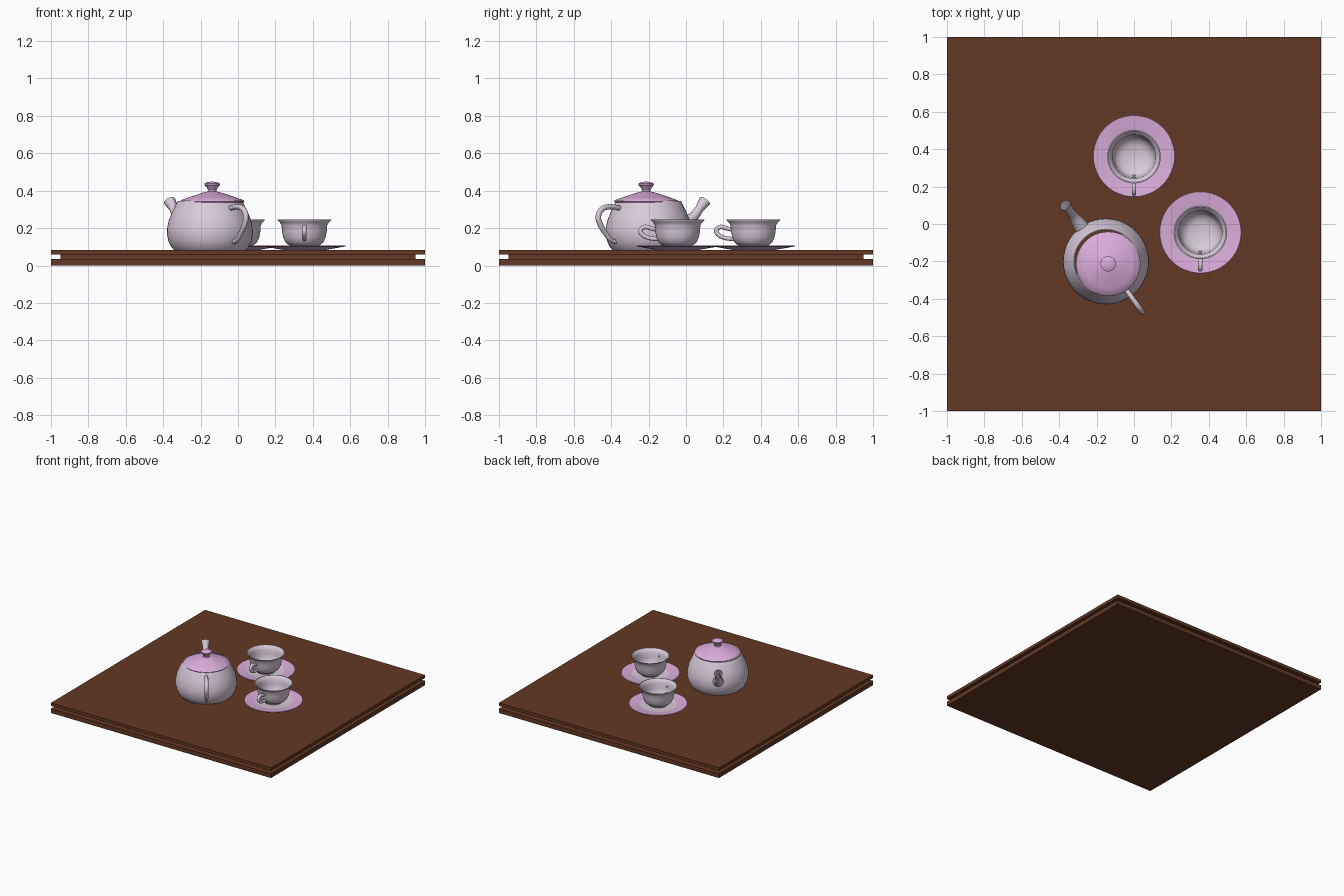
import bpy, bmesh, math
from mathutils import Vector

if "Cube" in bpy.data.objects:
    bpy.data.objects.remove(bpy.data.objects["Cube"])


def material(name, rgb):
    m = bpy.data.materials.new(name)
    m.diffuse_color = (*rgb, 1)
    m.use_nodes = True
    m.node_tree.nodes["Principled BSDF"].inputs["Base Color"].default_value = m.diffuse_color
    return m


WOOD = material("dark_wood", (0.125, 0.04, 0.017))
PALE = material("pale_porcelain", (0.70, 0.60, 0.70))
LILAC = material("lilac_glaze", (0.70, 0.42, 0.71))


def add(name, mesh, loc=(0, 0, 0), mats=(PALE,), angle=40):
    ob = bpy.data.objects.new(name, mesh)
    bpy.context.collection.objects.link(ob)
    ob.location = loc
    mesh.materials.clear()
    for m in mats:
        mesh.materials.append(m)
    bpy.ops.object.select_all(action='DESELECT')
    ob.select_set(True)
    bpy.context.view_layer.objects.active = ob
    bpy.ops.object.shade_smooth_by_angle(angle=math.radians(angle))
    return ob


def box(name, half, z0, z1):
    bm = bmesh.new()
    bmesh.ops.create_cube(bm, size=1)
    for v in bm.verts:
        v.co = (v.co.x * 2 * half, v.co.y * 2 * half, z0 + (v.co.z + 0.5) * (z1 - z0))
    me = bpy.data.meshes.new(name)
    bm.to_mesh(me)
    bm.free()
    return add(name, me, mats=(WOOD,))


def lathe(name, profile, loc, mats=(PALE,), sides=48, angle=40):
    """Spin an (r, z) profile, listed outside-bottom to top, round the z axis."""
    verts, rings, faces = [], [], []
    for r, z in profile:
        n = sides if r > 0 else 1
        rings.append([len(verts) + i for i in range(n)])
        verts += [(r * math.cos(2 * math.pi * i / n), r * math.sin(2 * math.pi * i / n), z)
                  for i in range(n)]
    for a, b in zip(rings, rings[1:]):
        for i in range(sides):
            j = (i + 1) % sides
            quad = [a[i % len(a)], a[j % len(a)], b[j % len(b)], b[i % len(b)]]
            faces.append(list(dict.fromkeys(quad)))
    me = bpy.data.meshes.new(name)
    me.from_pydata(verts, [], faces)
    return add(name, me, loc, mats, angle=angle)


def tube(name, path, loc, direction, caps=True):
    """Sweep a round section along (distance, z, radius) points in a vertical plane."""
    cu = bpy.data.curves.new(name, 'CURVE')
    cu.dimensions = '3D'
    cu.bevel_depth = 1
    cu.bevel_resolution = 4
    cu.resolution_u = 6
    cu.use_fill_caps = caps
    sp = cu.splines.new('BEZIER')
    sp.bezier_points.add(len(path) - 1)
    d = Vector(direction).normalized()
    for p, (s, z, r) in zip(sp.bezier_points, path):
        p.co = (d.x * s, d.y * s, z)
        p.radius = r
        p.handle_left_type = p.handle_right_type = 'AUTO'
    tmp = bpy.data.objects.new(name + "_path", cu)
    bpy.context.collection.objects.link(tmp)
    dg = bpy.context.evaluated_depsgraph_get()
    me = bpy.data.meshes.new_from_object(tmp.evaluated_get(dg))
    bpy.data.objects.remove(tmp)
    return add(name, me, loc)


# Board: two slabs separated by a recessed core
box("board_bottom", 1.0, 0.0, 0.035)
box("board_core", 0.95, 0.035, 0.058)
box("board_top", 1.0, 0.058, 0.083)

# Teapot body, open at the mouth
POT = (-0.15, -0.20, 0)
lathe("teapot_body", [(0.192, 0.083), (0.208, 0.10), (0.222, 0.13), (0.23, 0.17), (0.228, 0.205),
                      (0.219, 0.245), (0.205, 0.28), (0.188, 0.315), (0.176, 0.34), (0.172, 0.345),
                      (0.167, 0.344), (0.170, 0.335)], POT)

# Teapot spout and handle on one diagonal
AXIS = (-0.58, 0.81)
tube("teapot_spout", [(0.19, 0.20, 0.045), (0.25, 0.228, 0.036), (0.30, 0.265, 0.026),
                      (0.335, 0.305, 0.023), (0.37, 0.345, 0.033)], POT, AXIS, caps=False)
tube("teapot_handle", [(0.18, 0.305, 0.013), (0.25, 0.314, 0.014), (0.305, 0.302, 0.015),
                       (0.33, 0.265, 0.015), (0.318, 0.22, 0.015), (0.282, 0.17, 0.013),
                       (0.245, 0.135, 0.012), (0.21, 0.125, 0.012)], POT, (0.58, -0.81))

# Lid with knob, slightly off centre
lathe("teapot_lid", [(0, 0.338), (0.168, 0.338), (0.172, 0.343), (0.168, 0.349), (0.13, 0.363),
                     (0.08, 0.380), (0.045, 0.391), (0.025, 0.395), (0.022, 0.403),
                     (0.030, 0.418), (0.041, 0.430), (0.041, 0.438), (0.028, 0.445), (0, 0.449)],
      (-0.138, -0.213, 0), (LILAC,))

# Two cups on saucers
for i, (cx, cy) in enumerate([(0.0, 0.36), (0.355, -0.045)], 1):
    saucer = lathe(f"saucer_{i}", [(0, 0.083), (0.11, 0.083), (0.15, 0.090), (0.218, 0.102),
                                   (0.22, 0.105), (0.217, 0.107), (0.14, 0.098), (0.12, 0.094),
                                   (0, 0.094)], (cx, cy + 0.003 * (2 - i), 0), (LILAC, PALE))
    # pale well in the middle of the saucer
    for f in saucer.data.polygons:
        rim = max(saucer.data.vertices[v].co.xy.length for v in f.vertices)
        f.material_index = 1 if rim < 0.145 and f.normal.z > 0 else 0
    lathe(f"cup_{i}", [(0, 0.094), (0.066, 0.094), (0.068, 0.104), (0.085, 0.110), (0.102, 0.125),
                       (0.113, 0.15), (0.119, 0.18), (0.122, 0.215), (0.130, 0.230),
                       (0.142, 0.240), (0.143, 0.245), (0.137, 0.245), (0.124, 0.233),
                       (0.116, 0.215), (0.113, 0.18), (0.106, 0.15), (0.094, 0.128),
                       (0.060, 0.112), (0, 0.110)], (cx, cy, 0))
    tube(f"cup_handle_{i}", [(0.112, 0.190, 0.010), (0.145, 0.200, 0.012), (0.180, 0.205, 0.012),
                             (0.198, 0.186, 0.012), (0.185, 0.163, 0.012), (0.155, 0.148, 0.011),
                             (0.125, 0.143, 0.011), (0.100, 0.140, 0.010)], (cx, cy, 0), (0, -1))
